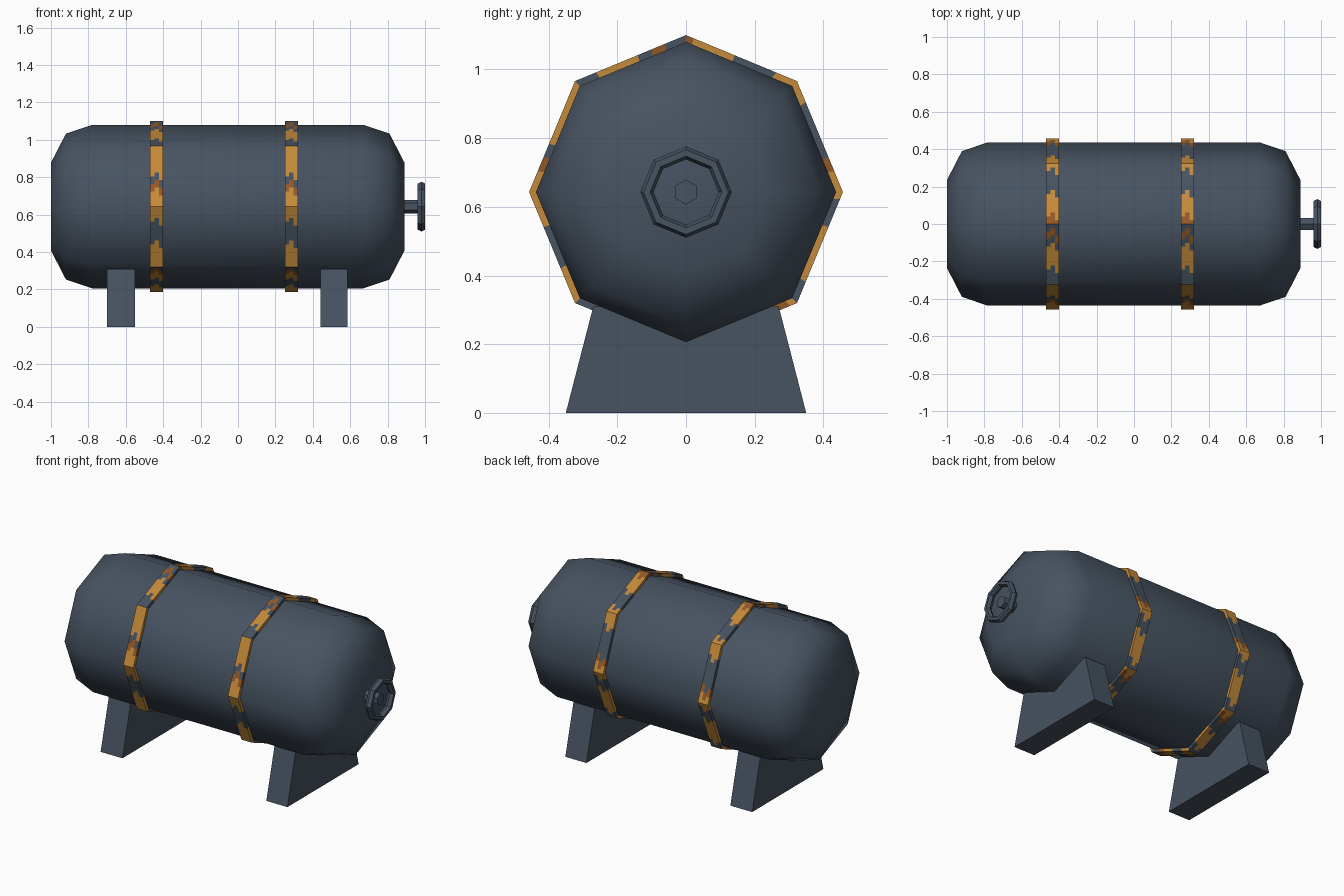
import bpy, bmesh, math

if "Cube" in bpy.data.objects:
    bpy.data.objects.remove(bpy.data.objects["Cube"])

AXIS_Z = 0.643


def material(name, r, g, b):
    lin = lambda c: ((c / 255 + 0.055) / 1.055) ** 2.4
    m = bpy.data.materials.new(name)
    m.diffuse_color = (lin(r), lin(g), lin(b), 1)
    m.use_nodes = True
    m.node_tree.nodes["Principled BSDF"].inputs["Base Color"].default_value = m.diffuse_color
    return m


STEEL = material("blue grey steel", 71, 83, 97)
ORANGE = material("worn orange", 196, 138, 58)
BROWN = material("rust brown", 146, 88, 38)


def finish(name, bm, mats, smooth=False):
    bmesh.ops.recalc_face_normals(bm, faces=bm.faces)
    me = bpy.data.meshes.new(name)
    bm.to_mesh(me)
    bm.free()
    for m in mats:
        me.materials.append(m)
    for p in me.polygons:
        p.use_smooth = smooth
    ob = bpy.data.objects.new(name, me)
    bpy.context.collection.objects.link(ob)
    return ob


def lathe(name, profile, segs, closed=False, smooth=False):
    """Spin (x, radius) points round the tank axis, a vertex pointing up."""
    bm = bmesh.new()
    rings = []
    for x, r in profile:
        rings.append([bm.verts.new((x, -r * math.sin(2 * math.pi * i / segs),
                                    AXIS_Z + r * math.cos(2 * math.pi * i / segs)))
                      for i in range(segs)])
    n = len(rings)
    for k in range(n if closed else n - 1):
        a, b = rings[k], rings[(k + 1) % n]
        for i in range(segs):
            j = (i + 1) % segs
            bm.faces.new((a[i], a[j], b[j], b[i]))
    if not closed:
        bm.faces.new(rings[0])
        bm.faces.new(rings[-1])
    return finish(name, bm, [STEEL], smooth)


# Tank body with chamfered ends
lathe("tank_body", [(-1.0, 0.235), (-0.92, 0.39), (-0.78, 0.437),
                    (0.67, 0.437), (0.81, 0.39), (0.89, 0.235)], 8, smooth=True)

# Valve stem and hand wheel
lathe("valve_stem", [(0.86, 0.036), (0.98, 0.036)], 6)
wheel = [(0.98 + 0.019 * math.cos(math.tau * k / 6 + math.pi / 6) / math.cos(math.pi / 6),
          0.114 + 0.019 * math.sin(math.tau * k / 6 + math.pi / 6)) for k in range(6)]
lathe("valve_wheel", wheel, 8, closed=True)

# Worn paint on the straps: one word per side (D steel, O orange, B brown),
# going from the top round the front
PAINT = ["DBDOOODD", "OOOODBOO", "OODDDOOO", "DBOODDOO",
         "DOOODDBO", "DOOOODDO", "OBDDDDOO", "ODDDOOOB"]
SUB = 16
SHIFT = (0, 1, -1)


def paint_index(side, s, col):
    cell = min(max((s + SHIFT[col]) // 2, 0), 7)
    return "DOB".index(PAINT[side][cell])


def strap(name, x0, x1, r_out=0.457, r_in=0.42):
    bm = bmesh.new()
    xs = [x0 + (x1 - x0) * c / 3 for c in range(4)]

    def point(side, s, r, x):
        a, b = (math.tau * k / 8 for k in (side, side + 1))
        t = s / SUB
        y = -r * (math.sin(a) * (1 - t) + math.sin(b) * t)
        z = r * (math.cos(a) * (1 - t) + math.cos(b) * t)
        return bm.verts.new((x, y, AXIS_Z + z))

    for side in range(8):
        for s in range(SUB):
            # outer skin in three columns, then the two rims
            quads = [(xs[c], r_out, xs[c + 1], r_out, c) for c in range(3)]
            quads += [(x0, r_in, x0, r_out, 0), (x1, r_out, x1, r_in, 2)]
            for xa, ra, xb, rb, col in quads:
                f = bm.faces.new((point(side, s, ra, xa), point(side, s + 1, ra, xa),
                                  point(side, s + 1, rb, xb), point(side, s, rb, xb)))
                f.material_index = paint_index(side, s, col)
    bmesh.ops.remove_doubles(bm, verts=bm.verts, dist=1e-5)
    # inner skin closing the strap
    bmesh.ops.holes_fill(bm, edges=[], sides=0)
    finish(name, bm, [STEEL, ORANGE, BROWN])


strap("left_strap", -0.47, -0.40)
strap("right_strap", 0.25, 0.32)


# Tapered saddle feet
def foot(name, x0, x1):
    bm = bmesh.new()
    outline = [(-0.35, 0), (0.35, 0), (0.27, 0.31), (-0.27, 0.31)]
    f = bm.faces.new([bm.verts.new((x0, y, z)) for y, z in outline])
    ext = bmesh.ops.extrude_face_region(bm, geom=[f])
    bmesh.ops.translate(bm, vec=(x1 - x0, 0, 0),
                        verts=[v for v in ext["geom"] if isinstance(v, bmesh.types.BMVert)])
    finish(name, bm, [STEEL])


foot("left_foot", -0.70, -0.55)
foot("right_foot", 0.44, 0.585)
